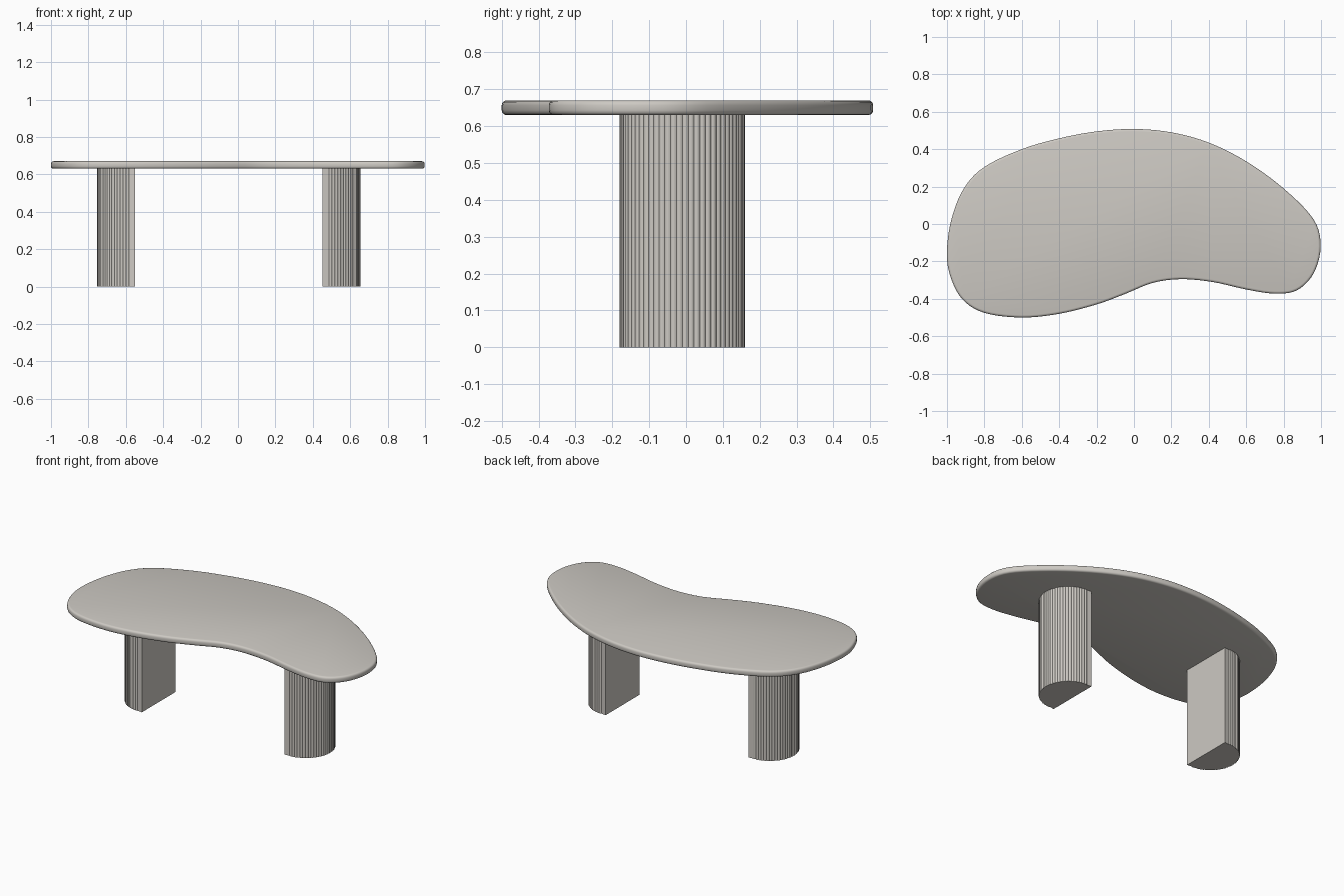
import bpy, bmesh, math
from mathutils import Vector

if "Cube" in bpy.data.objects:
    bpy.data.objects.remove(bpy.data.objects["Cube"])

stone = bpy.data.materials.new("warm grey")
stone.diffuse_color = (0.61, 0.585, 0.545, 1)
stone.use_nodes = True
stone.node_tree.nodes["Principled BSDF"].inputs["Base Color"].default_value = stone.diffuse_color


def extrude_outline(name, pts, z0, z1):
    """Solid prism from a closed counter-clockwise outline."""
    bm = bmesh.new()
    face = bm.faces.new([bm.verts.new((x, y, z0)) for x, y in pts])
    out = bmesh.ops.extrude_face_region(bm, geom=[face], use_keep_orig=True)
    for v in out["geom"]:
        if isinstance(v, bmesh.types.BMVert):
            v.co.z = z1
    bmesh.ops.recalc_face_normals(bm, faces=bm.faces)
    mesh = bpy.data.meshes.new(name)
    bm.to_mesh(mesh)
    bm.free()
    obj = bpy.data.objects.new(name, mesh)
    bpy.context.collection.objects.link(obj)
    mesh.materials.append(stone)
    return obj


def smooth(obj, angle):
    bpy.ops.object.select_all(action="DESELECT")
    obj.select_set(True)
    bpy.context.view_layer.objects.active = obj
    bpy.ops.object.shade_smooth_by_angle(angle=math.radians(angle))


def closed_spline(pts, steps):
    """Catmull-Rom curve through a closed loop of points."""
    p = [Vector(q) for q in pts]
    n, out = len(p), []
    for i in range(n):
        a, b, c, d = p[i - 1], p[i], p[(i + 1) % n], p[(i + 2) % n]
        for s in range(steps):
            t = s / steps
            q = 0.5 * (2 * b + (c - a) * t + (2 * a - 5 * b + 4 * c - d) * t**2
                       + (3 * b - a - 3 * c + d) * t**3)
            out.append((q.x, q.y))
    return out


# Kidney-shaped top with rounded rim
kidney = [(0, 0.508), (-0.2, 0.495), (-0.4, 0.458), (-0.6, 0.4), (-0.8, 0.305),
          (-0.91, 0.19), (-0.975, 0.03), (-1, -0.14), (-0.985, -0.27),
          (-0.92, -0.4), (-0.8, -0.475), (-0.6, -0.5), (-0.4, -0.48),
          (-0.2, -0.43), (-0.05, -0.375), (0.1, -0.315), (0.25, -0.295),
          (0.42, -0.31), (0.6, -0.35), (0.75, -0.372), (0.87, -0.355),
          (0.96, -0.265), (0.998, -0.12), (0.96, 0.025), (0.8, 0.19),
          (0.6, 0.335), (0.4, 0.435), (0.2, 0.49)]
top = extrude_outline("table_top", closed_spline(kidney, 5), 0.63, 0.67)
bevel = top.modifiers.new("rounded rim", "BEVEL")
bevel.width = 0.013
bevel.segments = 3
bevel.limit_method = "ANGLE"
bevel.angle_limit = math.radians(50)
bpy.context.view_layer.objects.active = top
bpy.ops.object.modifier_apply(modifier=bevel.name)
smooth(top, 35)


# Half-round legs: flat inside, reeded outside
def leg(name, flat_x, side):
    r, flutes, steps, straight = 0.17, 32, 4, 0.033
    pts = [(flat_x, -0.01 - r)]
    for i in range(flutes * steps + 1):
        a = -math.pi / 2 + math.pi * i / (flutes * steps)
        rr = r - 0.004 * (1 - abs(math.sin(math.pi * i / steps)))
        pts.append((flat_x + side * (straight + rr * math.cos(a)),
                    -0.01 + rr * math.sin(a)))
    pts.append((flat_x, -0.01 + r))
    smooth(extrude_outline(name, pts, 0, 0.635), 35)


leg("right_leg", 0.453, 1)
leg("left_leg", -0.55, -1)
